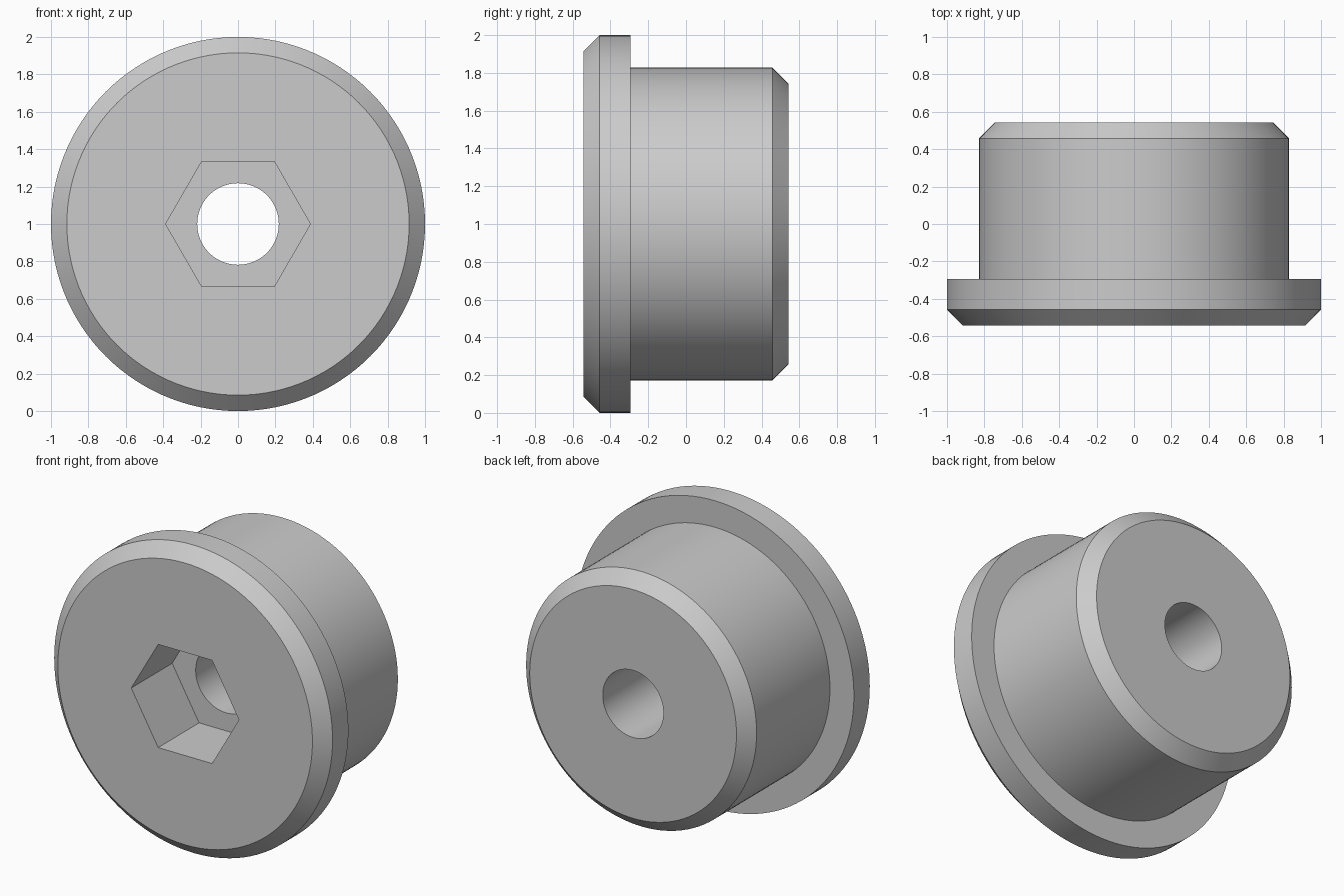
import bpy, bmesh, math

cube = bpy.data.objects.get("Cube")
if cube:
    bpy.data.objects.remove(cube, do_unlink=True)

SEGMENTS = 120
SECTOR = math.pi / 3
FRONT, BACK = -0.543, 0.543
CHAMFER = 0.085
FLANGE_R, FLANGE_BACK = 1.0, -0.295
BODY_R, BORE_R = 0.828, 0.218
HEX_R, HEX_DEPTH = 0.387, 0.42


def round_section(radius):
    return lambda angle: radius


def hex_section(radius):
    # Distance to a hexagon's edge, with corners on the x axis
    apothem = radius * math.cos(SECTOR / 2)
    return lambda angle: apothem / math.cos(angle % SECTOR - SECTOR / 2)


# Closed profile: socket floor, socket, flange, body, then the through bore
sections = [
    (round_section(BORE_R), FRONT + HEX_DEPTH),
    (hex_section(HEX_R), FRONT + HEX_DEPTH),
    (hex_section(HEX_R), FRONT),
    (round_section(FLANGE_R - CHAMFER), FRONT),
    (round_section(FLANGE_R), FRONT + CHAMFER),
    (round_section(FLANGE_R), FLANGE_BACK),
    (round_section(BODY_R), FLANGE_BACK),
    (round_section(BODY_R), BACK - CHAMFER),
    (round_section(BODY_R - CHAMFER), BACK),
    (round_section(BORE_R), BACK),
]

bm = bmesh.new()
rings = []
for section, y in sections:
    ring = []
    for i in range(SEGMENTS):
        angle = math.tau * i / SEGMENTS
        r = section(angle)
        ring.append(bm.verts.new((r * math.cos(angle), y, FLANGE_R + r * math.sin(angle))))
    rings.append(ring)

# Skin neighbouring rings, joining the last back to the first
for a, b in zip(rings, rings[1:] + rings[:1]):
    for i in range(SEGMENTS):
        j = (i + 1) % SEGMENTS
        bm.faces.new((a[i], a[j], b[j], b[i]))
bmesh.ops.recalc_face_normals(bm, faces=bm.faces)

mesh = bpy.data.meshes.new("flanged_plug")
bm.to_mesh(mesh)
bm.free()
plug = bpy.data.objects.new("flanged_plug", mesh)
bpy.context.collection.objects.link(plug)

# Plain grey metal
grey = bpy.data.materials.new("light_grey")
grey.use_nodes = True
colour = (0.6, 0.6, 0.6, 1)
grey.diffuse_color = colour
grey.node_tree.nodes["Principled BSDF"].inputs["Base Color"].default_value = colour
mesh.materials.append(grey)

# Smooth round walls, crisp chamfers and socket edges
bpy.ops.object.select_all(action="DESELECT")
plug.select_set(True)
bpy.context.view_layer.objects.active = plug
bpy.ops.object.shade_smooth_by_angle(angle=math.radians(30))
